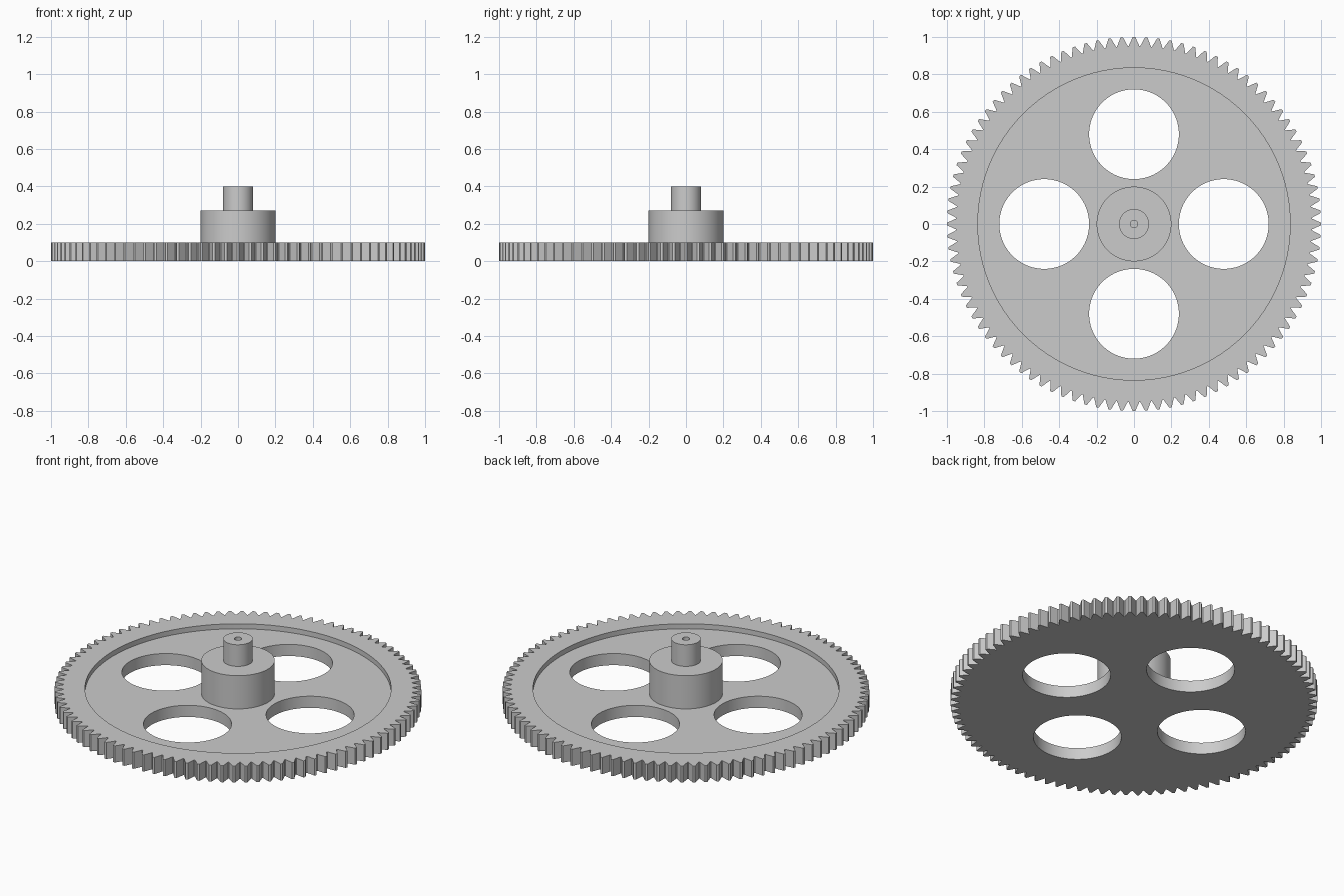
import bpy, bmesh, math

cube = bpy.data.objects.get("Cube")
if cube:
    bpy.data.objects.remove(cube, do_unlink=True)

TEETH = 96
TIP_RADIUS, ROOT_RADIUS = 1.0, 0.952
RIM_TOP, WEB_TOP = 0.1, 0.07
SEGMENTS = 96

grey = bpy.data.materials.new("plain grey")
grey.use_nodes = True
GREY = (0.6, 0.6, 0.6, 1)
grey.diffuse_color = GREY
grey.node_tree.nodes["Principled BSDF"].inputs["Base Color"].default_value = GREY


def polar(radius, angle, z=0):
    return (radius * math.cos(angle), radius * math.sin(angle), z)


def new_object(name, bm):
    bmesh.ops.recalc_face_normals(bm, faces=bm.faces)
    mesh = bpy.data.meshes.new(name)
    bm.to_mesh(mesh)
    bm.free()
    obj = bpy.data.objects.new(name, mesh)
    bpy.context.collection.objects.link(obj)
    mesh.materials.append(grey)
    return obj


def prism(name, outline, z0, z1):
    """Extrude a closed xy outline from z0 to z1."""
    bm = bmesh.new()
    face = bm.faces.new([bm.verts.new((x, y, z0)) for x, y, _ in outline])
    top = bmesh.ops.extrude_face_region(bm, geom=[face])["geom"]
    bmesh.ops.translate(bm, vec=(0, 0, z1 - z0),
                        verts=[v for v in top if isinstance(v, bmesh.types.BMVert)])
    return new_object(name, bm)


def disc(name, radius, z0, z1, x=0, y=0):
    ring = [polar(radius, math.tau * i / SEGMENTS) for i in range(SEGMENTS)]
    return prism(name, [(px + x, py + y, 0) for px, py, _ in ring], z0, z1)


def lathe(name, profile):
    """Spin an (r, z) profile that starts and ends on the axis."""
    bm = bmesh.new()
    verts = [bm.verts.new((r, 0, z)) for r, z in profile]
    edges = [bm.edges.new(pair) for pair in zip(verts, verts[1:])]
    bmesh.ops.spin(bm, geom=verts + edges, cent=(0, 0, 0), axis=(0, 0, 1),
                   angle=math.tau, steps=64, use_duplicate=False)
    bmesh.ops.remove_doubles(bm, verts=bm.verts, dist=0.0001)
    return new_object(name, bm)


def activate(obj):
    bpy.ops.object.select_all(action='DESELECT')
    obj.select_set(True)
    bpy.context.view_layer.objects.active = obj


def cut(target, cutter):
    mod = target.modifiers.new("cut", 'BOOLEAN')
    mod.operation, mod.solver, mod.object = 'DIFFERENCE', 'EXACT', cutter
    activate(target)
    bpy.ops.object.modifier_apply(modifier=mod.name)
    bpy.data.objects.remove(cutter, do_unlink=True)


# Toothed wheel: narrow flat tips with sharp valleys
pitch = math.tau / TEETH
outline = []
for i in range(TEETH):
    a = i * pitch
    outline += [polar(TIP_RADIUS, a - 0.1 * pitch), polar(TIP_RADIUS, a + 0.1 * pitch),
                polar(ROOT_RADIUS, a + 0.46 * pitch), polar(ROOT_RADIUS, a + 0.54 * pitch)]
wheel = prism("gear_wheel", outline, 0, RIM_TOP)

# Sunken web inside the rim, and four round lightening holes
cut(wheel, disc("recess_cutter", 0.835, WEB_TOP, 0.3))
for i in range(4):
    x, y, _ = polar(0.48, i * math.pi / 2)
    cut(wheel, disc("hole_cutter", 0.24, -0.1, 0.3, x, y))

# Hub, shaft and the small centre hole in the shaft end
hub = lathe("hub_and_shaft", [
    (0, 0.04), (0.2, 0.04), (0.2, 0.27), (0.08, 0.27),
    (0.08, 0.4), (0.02, 0.4), (0.02, 0.3), (0, 0.3)])

for obj in (wheel, hub):
    activate(obj)
    bpy.ops.object.shade_smooth_by_angle(angle=math.radians(25))
